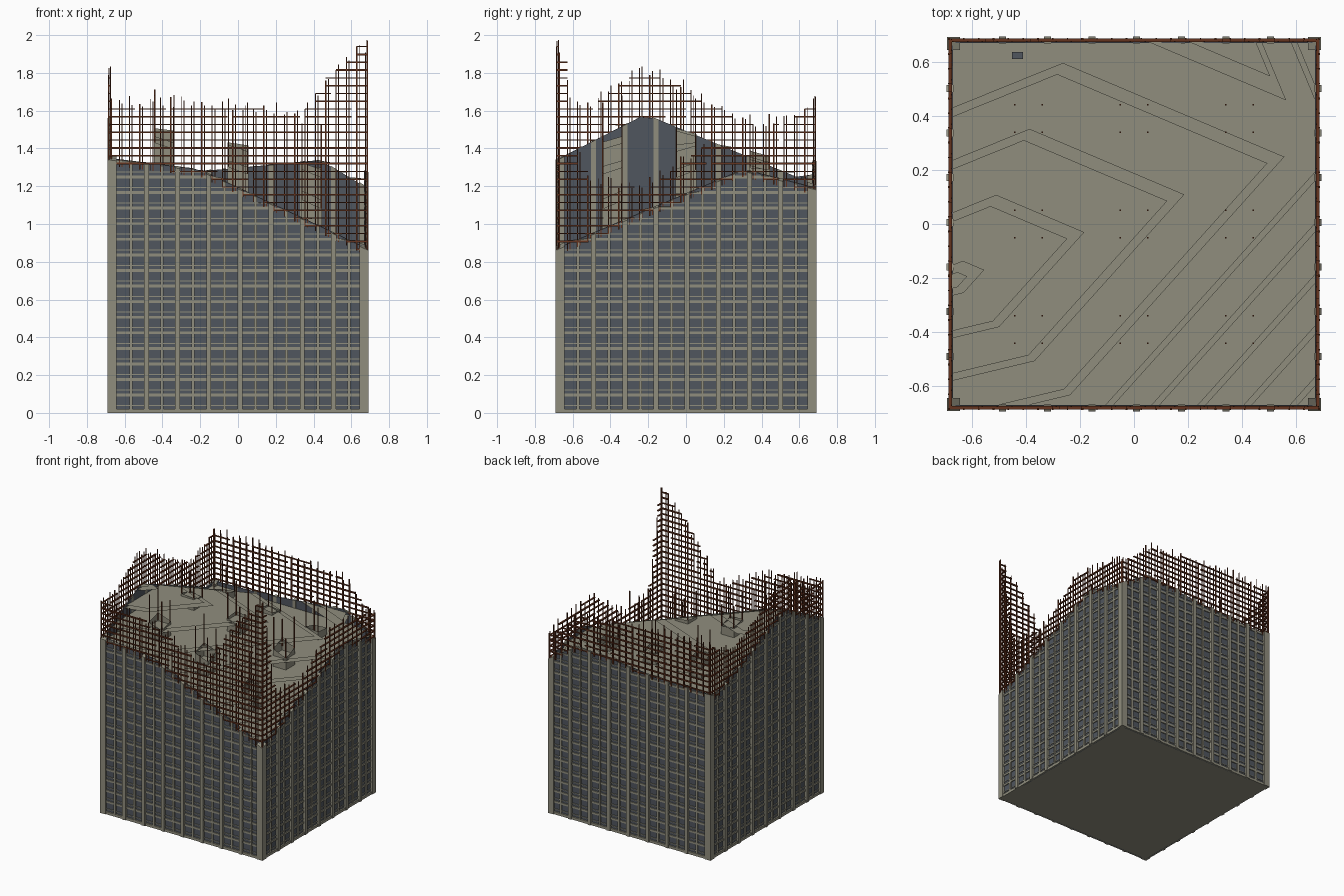
import bpy, bmesh, random
from mathutils import Vector

if "Cube" in bpy.data.objects:
    bpy.data.objects.remove(bpy.data.objects["Cube"])

random.seed(4)
FLOOR, BAY, W = 0.0825, 0.165, 0.69


def material(name, rgb):
    m = bpy.data.materials.new(name)
    m.diffuse_color = (*rgb, 1)
    m.use_nodes = True
    m.node_tree.nodes["Principled BSDF"].inputs["Base Color"].default_value = m.diffuse_color
    return m


CONCRETE = material("weathered concrete", (0.28, 0.27, 0.208))
GLASS = material("dark blue glass", (0.08, 0.092, 0.112))
RUST = material("rusty steel", (0.13, 0.033, 0.013))

# Broken top surface: key points and the triangles joining them
P = [(-W, -W, 1.34), (-W, -.22, 1.58), (-W, .6, 1.24), (-W, W, 1.27), (-.23, W, 1.28),
     (.43, W, 1.34), (W, W, 1.18), (W, .3, 1.28), (W, -W, .86), (-.2, -W, 1.28)]
TRIS = [(0, 9, 1), (1, 9, 7), (9, 8, 7), (1, 7, 4), (1, 4, 2), (2, 4, 3), (7, 5, 4), (7, 6, 5)]


def top(x, y):
    x, y = max(-W, min(W, x)), max(-W, min(W, y))
    for t in TRIS:
        a, b, c = (P[i] for i in t)
        d = (b[1] - c[1]) * (a[0] - c[0]) + (c[0] - b[0]) * (a[1] - c[1])
        u = ((b[1] - c[1]) * (x - c[0]) + (c[0] - b[0]) * (y - c[1])) / d
        v = ((c[1] - a[1]) * (x - c[0]) + (a[0] - c[0]) * (y - c[1])) / d
        if min(u, v, 1 - u - v) > -1e-4:
            return u * a[2] + v * b[2] + (1 - u - v) * c[2]
    return 1.2


class Part:
    """Collects boxes into one mesh object."""
    def __init__(self, name, mat):
        self.name, self.mat, self.v, self.f = name, mat, [], []

    def box(self, x0, x1, y0, y1, z0, z1, clip=True, cap=True):
        x0, x1 = sorted((x0, x1))
        y0, y1 = sorted((y0, y1))
        c = [(x0, y0), (x1, y0), (x1, y1), (x0, y1)]
        tops = [min(z1, top(*p)) if clip else z1 for p in c]
        if max(tops) <= z0 + 0.001:
            return
        n = len(self.v)
        self.v += [(*p, z0) for p in c] + [(*p, max(z0, t)) for p, t in zip(c, tops)]
        self.f.append((n + 3, n + 2, n + 1, n))
        if cap:
            self.f.append((n + 4, n + 5, n + 6, n + 7))
        self.f += [(n + i, n + (i + 1) % 4, n + 4 + (i + 1) % 4, n + 4 + i) for i in range(4)]

    def wall_box(self, side, u0, u1, d0, d1, z0, z1, clip=True):
        s = -1 if side in ("front", "left") else 1
        if side in ("front", "back"):
            self.box(u0, u1, s * d0, s * d1, z0, z1, clip)
        else:
            self.box(s * d0, s * d1, u0, u1, z0, z1, clip)

    def build(self):
        me = bpy.data.meshes.new(self.name)
        me.from_pydata(self.v, [], self.f)
        me.materials.append(self.mat)
        ob = bpy.data.objects.new(self.name, me)
        bpy.context.collection.objects.link(ob)


# Height of the exposed steel mesh along each wall
MESH_TOP = {
    "front": [(-W, 1.64), (-.25, 1.57), (0, 1.45), (.2, 1.38), (.3, 1.52), (.45, 1.74), (.6, 1.9), (W, 2.0)],
    "back": [(-W, 1.65), (.04, 1.63), (.43, 1.58), (.56, 1.45), (W, 1.38)],
    "left": [(-W, 1.62), (-.5, 1.64), (-.35, 1.76), (-.2, 1.82), (0, 1.73), (.2, 1.6), (.38, 1.52), (.5, 1.55), (W, 1.65)],
    "right": [(-W, 2.0), (-.63, 1.78), (-.53, 1.24), (-.22, 1.2), (0, 1.35), (.17, 1.47), (W, 1.4)],
}


def mesh_top(side, u):
    pts = MESH_TOP[side]
    for (a, za), (b, zb) in zip(pts, pts[1:]):
        if a <= u <= b:
            return za + (zb - za) * (u - a) / (b - a)
    return pts[-1][1]


def on_wall(side, u):
    return {"front": (u, -W), "back": (u, W), "left": (-W, u), "right": (W, u)}[side]


for side in MESH_TOP:
    glass = Part(side + "_glazing", GLASS)
    piers = Part(side + "_piers", CONCRETE)
    bands = Part(side + "_floor_bands", CONCRETE)
    steel = Part(side + "_rebar_mesh", RUST)
    shift = 0.01 if side in ("front", "back") else 0.006
    for i in range(16):
        u0 = -0.66 + shift + i * BAY / 2
        u1 = min(u0 + BAY / 2, 0.66)
        glass.wall_box(side, u0 if i else -0.66, u1, 0.669, 0.674, 0, 2)
        # Wide piers on bay lines, slim mullions halfway
        if i % 2:
            piers.wall_box(side, u0 - .008, u0 + .008, 0.672, 0.684, 0, 2)
        elif i:
            piers.wall_box(side, u0 - .013, u0 + .013, 0.667, 0.692, 0, 2)
        # Floor bands and thin window bars
        for k in range(20):
            z = k * FLOOR
            bands.wall_box(side, u0, u1, 0.672, 0.681, z + 0.004, z + 0.019)
            bands.wall_box(side, u0, u1, 0.672, 0.679, z + 0.036, z + 0.041)
    # Exposed rebar in two layers: verticals, then horizontal runs between them
    step = 1.366 / 25
    for i in range(26):
        u = -0.683 + i * step
        for layer, v in ((0.684, u), (0.674, min(u + step * 0.25, 0.683))):
            base, head = top(*on_wall(side, v)), mesh_top(side, v)
            r = 0.0038 if (i % 3 == 0 and layer > 0.68) else 0.0025
            if head > base:
                steel.wall_box(side, v - r, v + r, layer - r, layer + r, base - 0.03,
                               min(2.0, head + random.uniform(-0.03, 0.035)), False)
        if i == 25:
            break
        un = u + step
        mid = (u + un) / 2
        for k in range(18, 49):
            z = k * FLOOR / 2
            r = 0.0045 if k % 2 == 0 else 0.003
            if top(*on_wall(side, mid)) - 0.02 < z < mesh_top(side, mid) - 0.01:
                end = un if random.random() > 0.05 else mid
                steel.wall_box(side, u, end, 0.673, 0.685, z - r, z + r, False)
    for part in (glass, piers, bands, steel):
        part.build()

# Corner posts and base slab
posts = Part("corner_posts", CONCRETE)
for sx in (-1, 1):
    for sy in (-1, 1):
        posts.box(sx * 0.642, sx * W, sy * 0.642, sy * W, 0, 2)
posts.build()
base = Part("base_slab", CONCRETE)
base.box(-0.685, 0.685, -0.685, 0.685, 0, 0.02)
base.build()

# Inner columns, hollow at the break, with bars sticking out
columns = Part("inner_columns", CONCRETE)
bars = Part("column_rebar", RUST)
for cx in (-.39, 0, .39):
    for cy in (-.39, 0, .39):
        columns.box(cx - .055, cx + .055, cy - .055, cy + .055, 0.02, 2, cap=False)
        for x in (cx - .051, cx + .051):
            for y in (cy - .051, cy + .051):
                z = top(x, y)
                bars.box(x - .003, x + .003, y - .003, y + .003, z - .05,
                         z + random.uniform(0.14, 0.27), False)
columns.build()
bars.build()

# Floor slabs: upper and lower skins, each ending where the ruined surface drops below
slabs = Part("floor_slabs", CONCRETE)
for k in range(1, 20):
    for z, flip in ((k * FLOOR, 1), (k * FLOOR - 0.014, -1)):
        bm = bmesh.new()
        vs = [bm.verts.new(p) for p in P]
        for t in TRIS:
            bm.faces.new([vs[i] for i in t])
        bmesh.ops.bisect_plane(bm, geom=bm.verts[:] + bm.edges[:] + bm.faces[:],
                               plane_co=Vector((0, 0, z)), plane_no=Vector((0, 0, 1)),
                               clear_inner=True)
        bm.verts.index_update()
        n, s = len(slabs.v), 0.672 / W
        slabs.v += [(v.co.x * s, v.co.y * s, z) for v in bm.verts]
        slabs.f += [[n + v.index for v in f.verts][::flip] for f in bm.faces]
        bm.free()
slabs.build()

# Small fallen pane on the rear floor
pane = Part("fallen_pane", GLASS)
pane.box(-0.45, -0.41, 0.61, 0.635, 1.24, 1.25, False)
pane.build()
